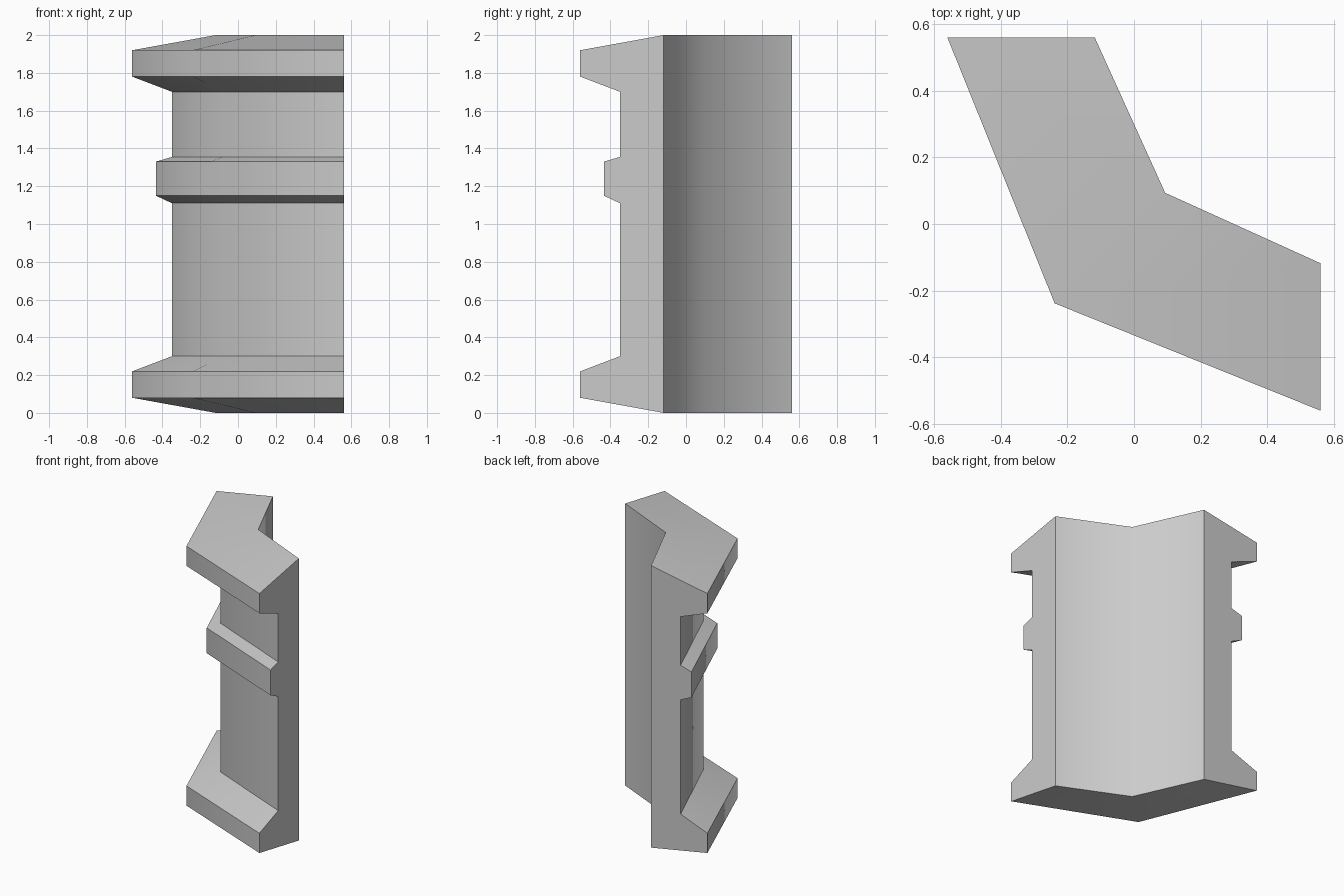
import bpy
import bmesh
import math

cube = bpy.data.objects.get("Cube")
if cube:
    bpy.data.objects.remove(cube, do_unlink=True)

# Plain stone grey
stone = bpy.data.materials.new("stone grey")
stone.use_nodes = True
GREY = (0.6, 0.6, 0.6, 1)
stone.diffuse_color = GREY
stone.node_tree.nodes["Principled BSDF"].inputs["Base Color"].default_value = GREY

# Moulding profile: (offset at the cut end, height)
BACK, SHAFT, BAND, CAP = -0.118, -0.35, -0.435, -0.56
END = 0.56
profile = [
    (BACK, 0), (CAP, 0.08), (CAP, 0.22), (SHAFT, 0.3),
    (SHAFT, 1.11), (BAND, 1.15), (BAND, 1.33), (SHAFT, 1.355),
    (SHAFT, 1.70), (CAP, 1.78), (CAP, 1.92), (BACK, 2),
]


def mitre(offset):
    """Diagonal position where the two wings meet."""
    return -0.238 + (offset - CAP) * 0.75


# Sweep the profile along both wings, mitred at the corner
bm = bmesh.new()
sections = [
    [bm.verts.new((d, END, z)) for d, z in profile],
    [bm.verts.new((mitre(d), mitre(d), z)) for d, z in profile],
    [bm.verts.new((END, d, z)) for d, z in profile],
]
count = len(profile)
for a, b in zip(sections, sections[1:]):
    for i in range(count):
        j = (i + 1) % count
        bm.faces.new((a[i], b[i], b[j], a[j]))

# Flat cut ends
bm.faces.new(sections[0])
bm.faces.new(sections[-1][::-1])
bmesh.ops.recalc_face_normals(bm, faces=bm.faces)

mesh = bpy.data.meshes.new("corner_pillar")
bm.to_mesh(mesh)
bm.free()
mesh.materials.append(stone)

# Soft shading around the corner, crisp moulding edges
mesh.shade_smooth()
mesh.set_sharp_from_angle(angle=math.radians(52))

pillar = bpy.data.objects.new("corner_pillar", mesh)
bpy.context.collection.objects.link(pillar)
